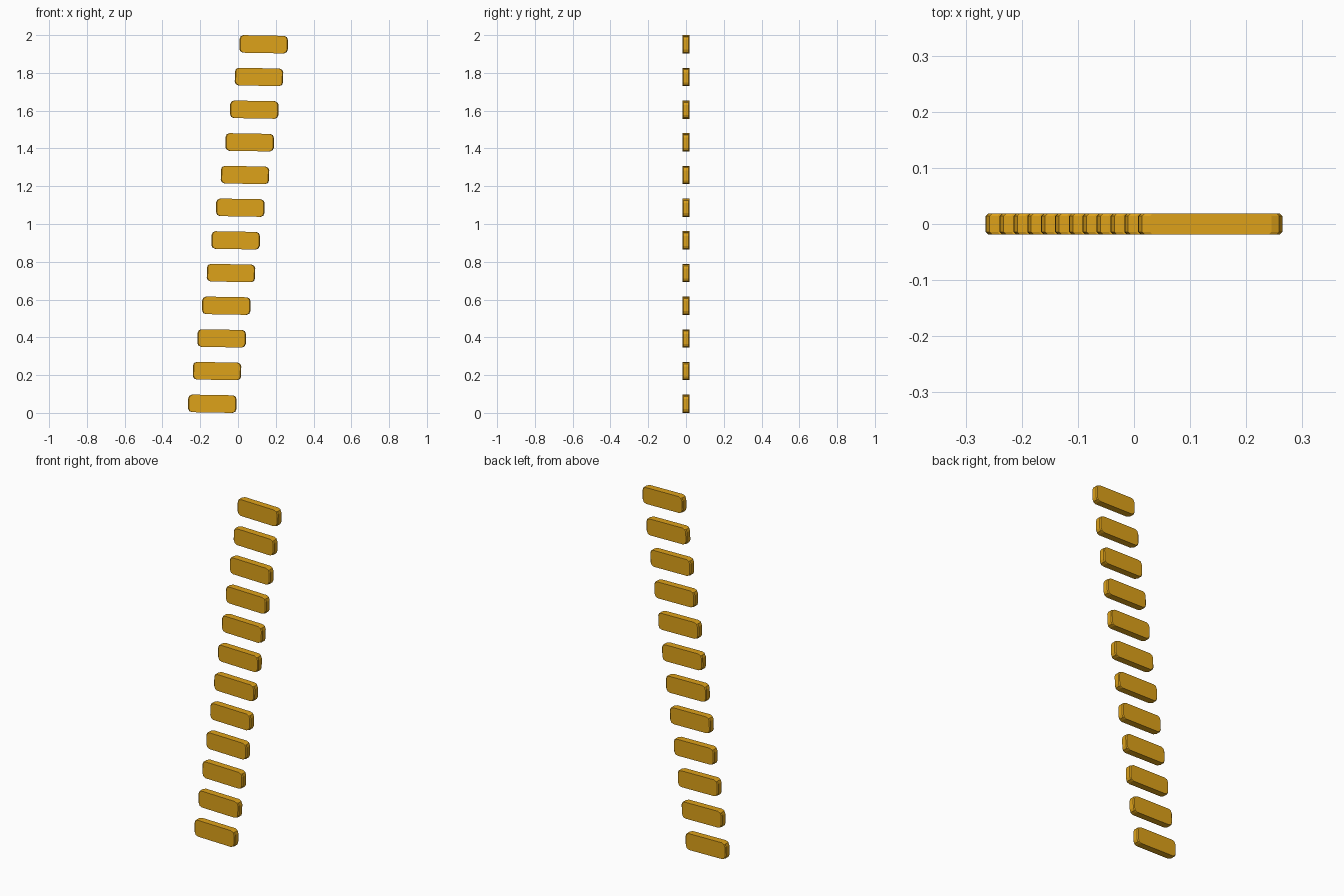
import bpy, bmesh, math
from mathutils import Matrix

if "Cube" in bpy.data.objects:
    bpy.data.objects.remove(bpy.data.objects["Cube"])

COUNT = 12
WIDTH, HEIGHT, HALF_DEPTH = 0.256, 0.093, 0.019
STEP_X, STEP_Z = 0.0247, 0.173
TILT = math.radians(1.0)

gold = bpy.data.materials.new("golden_yellow")
gold.diffuse_color = (0.73, 0.36, 0.01, 1)
gold.use_nodes = True
gold.node_tree.nodes["Principled BSDF"].inputs["Base Color"].default_value = gold.diffuse_color


def outline(width, height, radius, segments=2):
    """Rounded rectangle in the x-z plane."""
    points = []
    for quadrant, (sx, sz) in enumerate([(1, 1), (-1, 1), (-1, -1), (1, -1)]):
        cx, cz = sx * (width / 2 - radius), sz * (height / 2 - radius)
        for i in range(segments + 1):
            a = math.pi / 2 * (quadrant + i / segments)
            points.append((cx + radius * math.cos(a), cz + radius * math.sin(a)))
    return points


def block_mesh():
    """Flat block with rounded corners and slim chamfers on both ends."""
    bm = bmesh.new()
    rings = []
    for y, inset in [(-HALF_DEPTH, 0.005), (-0.014, 0), (0.014, 0), (HALF_DEPTH, 0.005)]:
        scale = 1 - 2 * inset / WIDTH
        rings.append([bm.verts.new((x * scale, y, z))
                      for x, z in outline(WIDTH, HEIGHT, 0.02)])
    n = len(rings[0])
    for a, b in zip(rings, rings[1:]):
        for i in range(n):
            j = (i + 1) % n
            bm.faces.new((a[i], a[j], b[j], b[i]))
    bm.faces.new(rings[0])
    bm.faces.new(rings[-1])
    bmesh.ops.recalc_face_normals(bm, faces=bm.faces)
    bmesh.ops.rotate(bm, verts=bm.verts, matrix=Matrix.Rotation(TILT, 3, 'Y'))
    mesh = bpy.data.meshes.new("block")
    bm.to_mesh(mesh)
    bm.free()
    mesh.materials.append(gold)
    return mesh


# Leaning column of identical blocks, each stepped up and to the right
mesh = block_mesh()
base = -min(v.co.z for v in mesh.vertices)
for i in range(COUNT):
    block = bpy.data.objects.new(f"block_{i + 1:02d}", mesh)
    block.location = ((i - (COUNT - 1) / 2) * STEP_X, 0, base + i * STEP_Z)
    bpy.context.collection.objects.link(block)
